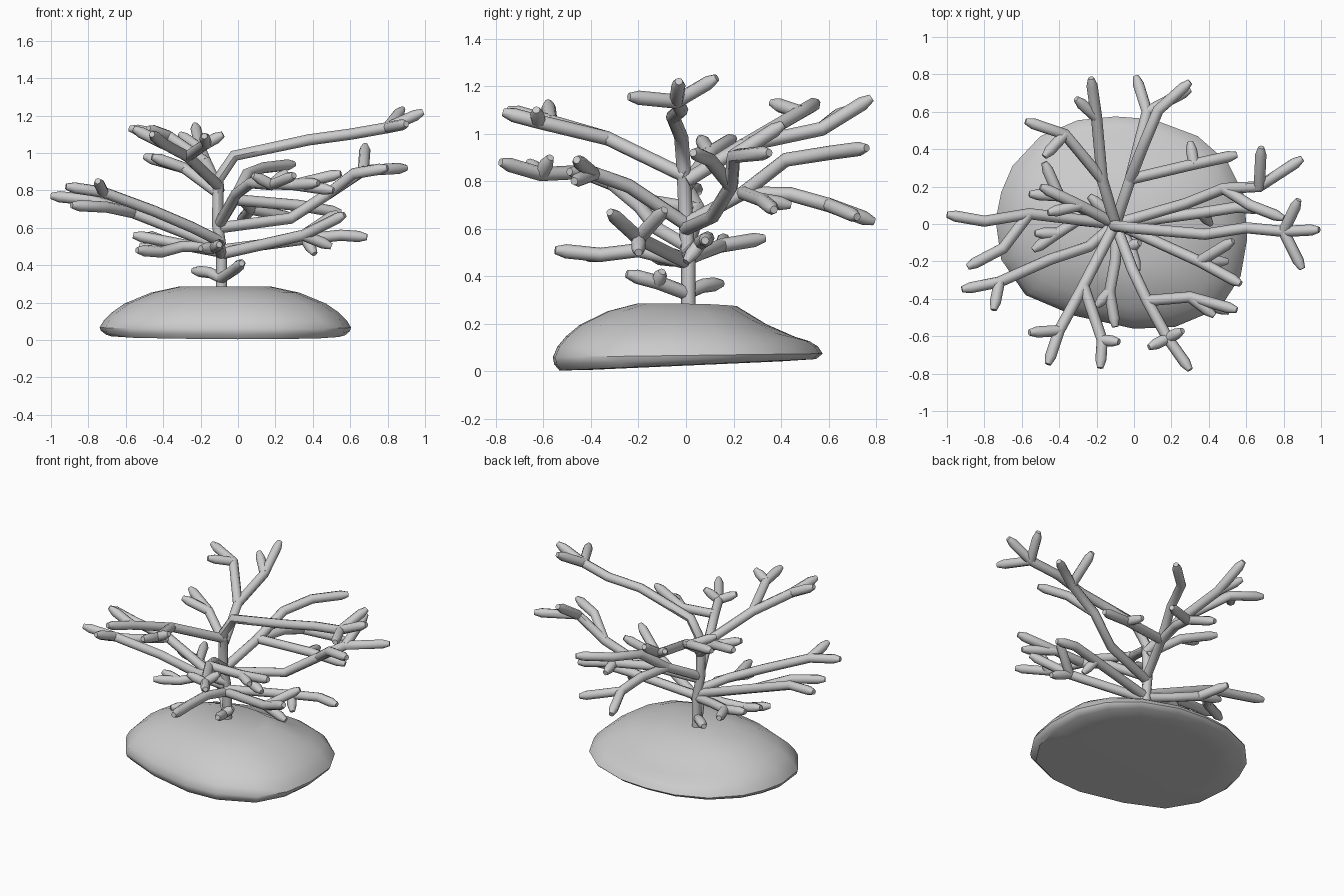
import bpy, bmesh
from mathutils import Vector

if "Cube" in bpy.data.objects:
    bpy.data.objects.remove(bpy.data.objects["Cube"])


def finish(obj, angle):
    bpy.ops.object.select_all(action='DESELECT')
    obj.select_set(True)
    bpy.context.view_layer.objects.active = obj
    bpy.ops.object.shade_smooth_by_angle(angle=angle)


# rock base: stacked, shrinking copies of one outline
outline = [(-.74, .02), (-.71, .17), (-.65, .31), (-.5, .47), (-.3, .555), (-.1, .575),
           (.1, .56), (.34, .47), (.5, .33), (.59, .15), (.605, -.08), (.57, -.28),
           (.46, -.45), (.22, -.55), (0, -.56), (-.32, -.49), (-.58, -.38), (-.71, -.19)]
# scale, height, tilt of the underside, drop at the back
rings = [(.7, 0, .05, 0), (.95, .003, .05, 0), (.99, .03, .04, 0), (1, .06, .015, 0),
         (.965, .105, 0, .0), (.9, .148, 0, .02), (.8, .195, 0, .05),
         (.59, .253, 0, .055), (.37, .285, 0, .01)]
bm = bmesh.new()
loops = []
for s, h, tilt, drop in rings:
    loop = []
    for x, y in outline:
        back = max(0, y / .575) ** 2
        loop.append(bm.verts.new((-.07 + (x + .07) * s, y * s,
                                  h + tilt * (y * s + .55) / 1.12 - drop * back)))
    loops.append(loop)
n = len(outline)
for a, b in zip(loops, loops[1:]):
    for i in range(n):
        bm.faces.new((a[i], a[(i + 1) % n], b[(i + 1) % n], b[i]))
bm.faces.new(loops[0])
bm.faces.new(loops[-1])
bmesh.ops.recalc_face_normals(bm, faces=bm.faces)
me = bpy.data.meshes.new("rock_base")
bm.to_mesh(me)
bm.free()
rock = bpy.data.objects.new("rock_base", me)
bpy.context.collection.objects.link(rock)
finish(rock, .7)


# branches: bevelled paths whose last stretch narrows to a blunt tip
def branches(name, paths, r=.03):
    cu = bpy.data.curves.new(name, 'CURVE')
    cu.dimensions = '3D'
    cu.bevel_depth = r
    cu.bevel_resolution = 2
    cu.use_fill_caps = True
    for path in paths:
        pts = [Vector(p) for p in path]
        d = pts[-1] - pts[-2]
        pts.insert(-1, pts[-1] - d.normalized() * min(.045, d.length * .4))
        sp = cu.splines.new('POLY')
        sp.points.add(len(pts) - 1)
        for i, (q, p) in enumerate(zip(sp.points, pts)):
            q.co = (*p, 1)
            q.radius = .55 if i == len(pts) - 1 else 1
    tmp = bpy.data.objects.new(name + "_path", cu)
    bpy.context.collection.objects.link(tmp)
    dg = bpy.context.evaluated_depsgraph_get()
    mesh = bpy.data.meshes.new_from_object(tmp.evaluated_get(dg))
    bpy.data.objects.remove(tmp)
    obj = bpy.data.objects.new(name, mesh)
    bpy.context.collection.objects.link(obj)
    finish(obj, .8)


# trunk running into the long top limb
F = (.8, -.04, 1.135)
branches("trunk_and_top_limb", [
    [(-.088, .01, .2), (-.088, .01, .47), (-.11, 0, .62), (-.105, -.01, .86), (-.02, -.02, .985),
     (.38, -.055, 1.07), (.6, -.02, 1.1), F, (.99, -.03, 1.22)],
    [F, (.88, .13, 1.235)], [F, (.9, -.24, 1.155)]])

# upper back limb
A, A2 = (-.17, .24, .95), (-.2, .57, 1.02)
B = (-.37, .48, 1.09)
branches("upper_back_limb", [
    [(-.1, 0, .8), A, A2, (-.23, .78, 1.15)], [A2, (-.31, .67, 1.1)],
    [A, B, (-.58, .55, 1.13)], [B, (-.48, .36, 1.13)]])

# upper left limb
T = (-.29, .1, .92)
branches("upper_left_limb", [
    [(-.1, 0, .78), T, (-.5, .2, .98)], [T, (-.46, .06, .98)]])

# upper front limb
K, K2, J2 = (-.27, -.33, .98), (-.4, -.57, 1.05), (-.17, -.62, 1.05)
branches("upper_front_limb", [
    [(-.1, 0, .82), K, K2, (-.46, -.75, 1.1)], [K2, (-.56, -.58, 1.13)],
    [K, J2, (-.18, -.77, 1.09)], [J2, (-.08, -.63, 1.1)]])

# right limb
E, E2 = (.48, .19, .78), (.67, .2, .905)
branches("right_limb", [
    [(-.1, 0, .6), (.28, .11, .65), E, E2, (.9, .35, .92)], [E2, (.68, .41, 1.04)],
    [E, (.62, .1, .89), (.8, .03, .92)]])

# back limb
C, C2, D = (-.02, .24, .75), (.07, .6, .7), (.32, .32, .72)
H2 = (.13, .61, .92)
branches("back_limb", [
    [(-.1, 0, .62), C, (.03, .44, .745), C2, (.01, .79, .63)], [C2, (.3, .72, .65)],
    [C, (.05, .42, .89), H2, (.3, .76, .94)],
    [C, D, (.55, .37, .68)], [D, (.3, .44, .7)]])

# front limb
I, I2, H = (.07, -.41, .84), (.18, -.61, .83), (.3, -.39, .83)
branches("front_limb", [
    [(-.1, 0, .62), (-.01, -.24, .78), I, I2, (.3, -.78, .88)], [I2, (.08, -.66, .88)],
    [I2, (.26, -.57, .9)], [I, H, (.55, -.46, .89)], [H, (.43, -.49, .84)],
    [H, (.51, -.47, .8)]])

# lower right limbs
G, R = (.35, -.2, .56), (.36, .06, .54)
branches("lower_right_limb", [
    [(-.09, 0, .46), G, (.57, -.32, .67)], [G, (.53, -.09, .68)], [G, (.5, -.2, .5)],
    [(-.09, 0, .48), R, (.55, .09, .56), (.69, .08, .55)], [R, (.41, .0, .46)]])

# left limbs
M, N, N2 = (-.72, -.31, .79), (-.56, .055, .68), (-.7, -.13, .71)
branches("left_limb", [
    [(-.1, 0, .53), (-.24, -.12, .6), (-.45, -.19, .69), M, (-.92, -.35, .82)],
    [M, (-.75, -.46, .85)],
    [(-.1, 0, .5), N, (-.8, .015, .75), (-1, .05, .77)],
    [N, N2, (-.89, -.23, .72)]])

# lower left limbs
P, Q = (-.4, .15, .53), (-.41, -.05, .47)
branches("lower_left_limb", [
    [(-.09, 0, .47), (-.25, .07, .5), P, (-.56, .16, .56)], [P, (-.48, .33, .56)],
    [(-.09, 0, .5), (-.3, .02, .5), Q, (-.54, -.14, .48)], [Q, (-.53, -.05, .5)]])

# lowest shoots
L, S = (-.13, -.36, .49), (-.02, -.12, .375)
branches("lowest_shoots", [
    [(-.09, 0, .46), (-.1, -.2, .51), L, (-.1, -.55, .51)], [L, (-.2, -.44, .49)],
    [(-.09, 0, .33), S, (.02, -.25, .41)], [S, (.03, -.1, .42)],
    [(-.09, 0, .33), (-.15, .07, .36), (-.24, .15, .37)]])
